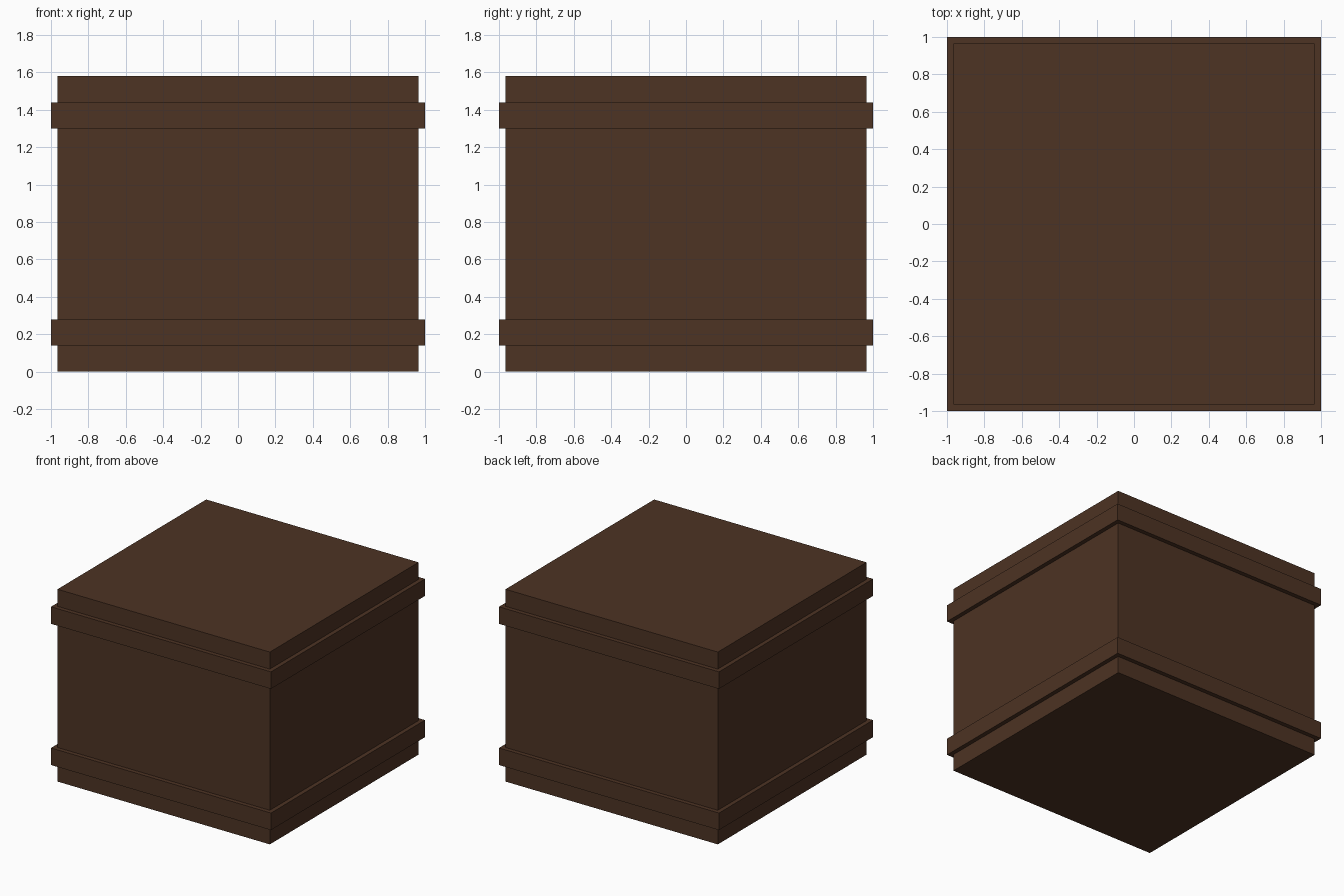
import bpy

if "Cube" in bpy.data.objects:
    bpy.data.objects.remove(bpy.data.objects["Cube"])

wood = bpy.data.materials.new("dark_brown_wood")
wood.diffuse_color = (0.075, 0.033, 0.017, 1.0)
wood.use_nodes = True
wood.node_tree.nodes["Principled BSDF"].inputs["Base Color"].default_value = wood.diffuse_color


def box(name, half, z0, z1):
    """Square block of given half width between two heights."""
    bpy.ops.mesh.primitive_cube_add(size=1, location=(0, 0, 0))
    ob = bpy.context.object
    ob.name = name
    for v in ob.data.vertices:
        v.co.x *= 2 * half
        v.co.y *= 2 * half
        v.co.z = z1 if v.co.z > 0 else z0
    ob.data.materials.append(wood)
    return ob


# Main crate body
box("crate_body", 0.965, 0.0, 1.58)

# Raised bands around the body
box("lower_band", 1.0, 0.14, 0.28)
box("upper_band", 1.0, 1.30, 1.44)
